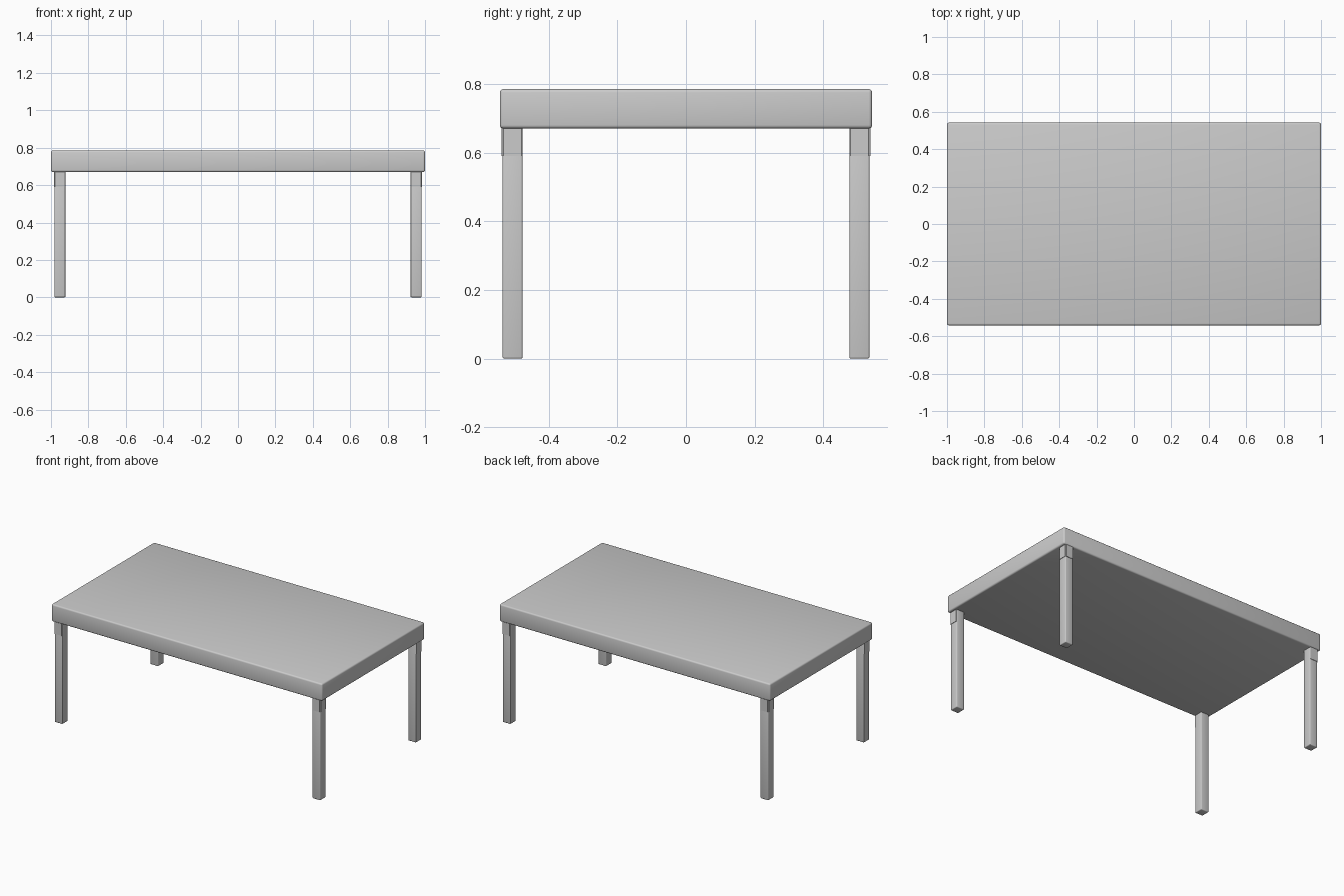
import bpy

if "Cube" in bpy.data.objects:
    bpy.data.objects.remove(bpy.data.objects["Cube"])

grey = bpy.data.materials.new("light grey")
grey.use_nodes = True
grey.diffuse_color = (0.6, 0.6, 0.6, 1)
grey.node_tree.nodes["Principled BSDF"].inputs["Base Color"].default_value = (0.6, 0.6, 0.6, 1)


def box(name, low, high, bevel=0.0):
    """Box between two corners, with softly rounded edges."""
    bpy.ops.mesh.primitive_cube_add(size=1, location=[(a + b) / 2 for a, b in zip(low, high)])
    ob = bpy.context.object
    ob.name = name
    ob.scale = [b - a for a, b in zip(low, high)]
    bpy.ops.object.transform_apply(location=False, rotation=False, scale=True)
    ob.data.materials.append(grey)
    if bevel:
        mod = ob.modifiers.new("rounded edges", "BEVEL")
        mod.width = bevel
        mod.segments = 3
        bpy.ops.object.modifier_apply(modifier=mod.name)
        bpy.ops.object.shade_smooth_by_angle()
    return ob


# Thick table top
TOP_Z, UNDER_Z = 0.785, 0.67
box("table_top", (-1, -0.542, UNDER_Z), (1, 0.542, TOP_Z), 0.01)

# Four square legs, each with a thin collar plate on its two outer faces
CX, CY, HALF = 0.952, 0.505, 0.029
PLATE, PLATE_Z = 0.003, 0.59
for sx, side in ((1, "left"), (-1, "right")):
    for sy, end in ((-1, "front"), (1, "back")):
        x, y = sx * CX, sy * CY
        label = f"{end}_{side}"
        box(f"{label}_leg", (x - HALF, y - HALF, 0), (x + HALF, y + HALF, UNDER_Z + 0.02), 0.005)
        px, py = x + sx * HALF, y + sy * HALF
        w = HALF - 0.003
        box(f"{label}_side_plate", (px - PLATE, y - w, PLATE_Z), (px + PLATE, y + w, UNDER_Z + 0.01))
        box(f"{label}_end_plate", (x - w, py - PLATE, PLATE_Z), (x + w, py + PLATE, UNDER_Z + 0.01))
